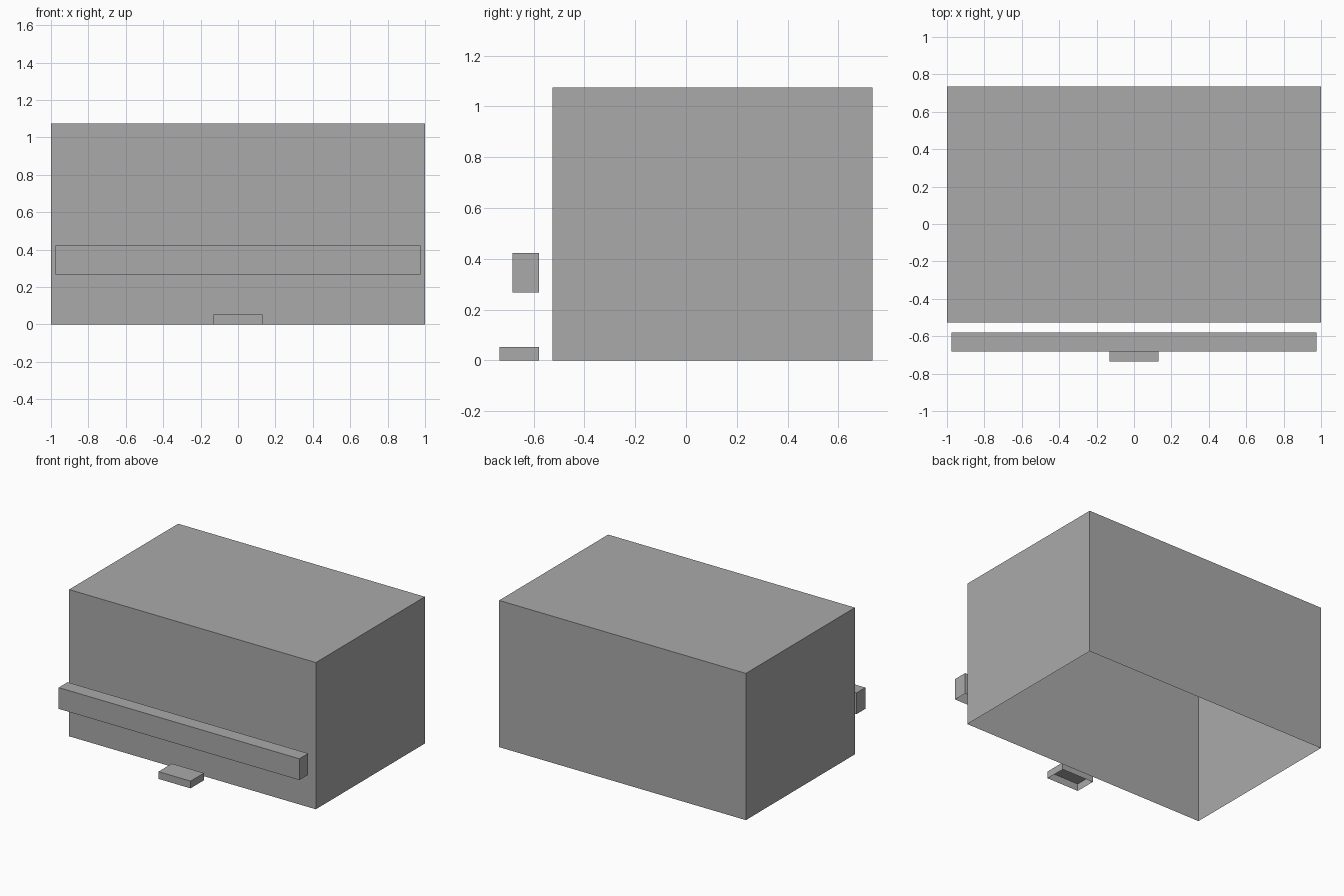
import bpy
import bmesh
from mathutils import Matrix

cube = bpy.data.objects.get("Cube")
if cube:
    bpy.data.objects.remove(cube, do_unlink=True)

grey = bpy.data.materials.new("mid_grey")
grey.use_nodes = True
colour = (0.4, 0.4, 0.4, 1.0)
grey.diffuse_color = colour
grey.node_tree.nodes["Principled BSDF"].inputs["Base Color"].default_value = colour


def open_box(name, width, y_range, z_range):
    """Thin-walled box with no floor, centred on x = 0."""
    (y0, y1), (z0, z1) = y_range, z_range
    bm = bmesh.new()
    bmesh.ops.create_cube(bm, size=1)
    floor = [f for f in bm.faces if f.normal.z < -0.5]
    bmesh.ops.delete(bm, geom=floor, context="FACES_ONLY")
    size = Matrix.Diagonal((width, y1 - y0, z1 - z0, 1))
    place = Matrix.Translation((0, (y0 + y1) / 2, (z0 + z1) / 2))
    bm.transform(place @ size)
    mesh = bpy.data.meshes.new(name)
    bm.to_mesh(mesh)
    bm.free()
    mesh.materials.append(grey)
    obj = bpy.data.objects.new(name, mesh)
    bpy.context.collection.objects.link(obj)
    return obj


# Large main shell, long front rail and small front step
open_box("main_body", 2.0, (-0.527, 0.735), (0, 1.075))
open_box("front_rail", 1.95, (-0.683, -0.58), (0.267, 0.423))
open_box("front_step", 0.26, (-0.735, -0.58), (0, 0.053))
